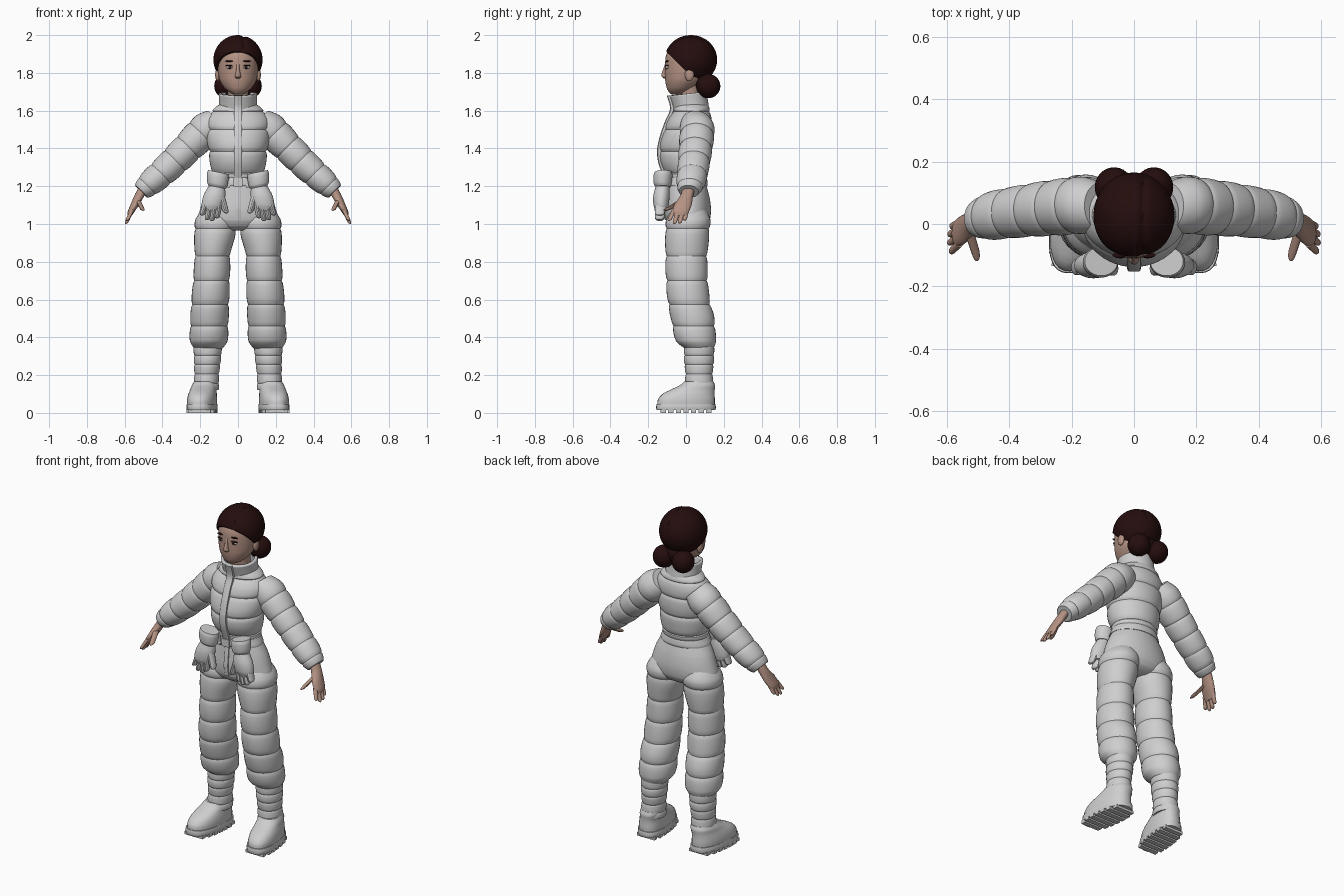
import bpy, bmesh, math
from mathutils import Vector


def material(name, rgb):
    m = bpy.data.materials.new(name)
    m.diffuse_color = (*rgb, 1)
    return m


SUIT = material("pale grey fabric", (0.62, 0.62, 0.63))
SKIN = material("skin", (0.46, 0.29, 0.23))
HAIR = material("dark maroon hair", (0.018, 0.004, 0.004))
EYE = material("eye white", (0.6, 0.55, 0.52))
IRIS = material("dark iris", (0.02, 0.01, 0.008))
LIPS = material("lips", (0.38, 0.18, 0.15))


def finish(name, bm, mat, mirror=False, angle=32):
    bmesh.ops.recalc_face_normals(bm, faces=bm.faces)
    me = bpy.data.meshes.new(name)
    bm.to_mesh(me)
    bm.free()
    me.materials.append(mat)
    me.shade_smooth()
    me.set_sharp_from_angle(angle=math.radians(angle))
    ob = bpy.data.objects.new(name, me)
    bpy.context.collection.objects.link(ob)
    if mirror:
        ob.modifiers.new("mirror", 'MIRROR').use_mirror_merge = False
    return ob


def sample(keys, z):
    """Smooth interpolation of (x, y, z, rx, ry) keys by height."""
    i = 0
    while i < len(keys) - 2 and z > keys[i + 1][2]:
        i += 1
    a, b = keys[i], keys[i + 1]
    p, q = keys[max(i - 1, 0)], keys[min(i + 2, len(keys) - 1)]
    h = b[2] - a[2]
    t = (z - a[2]) / h
    out = []
    for c in (0, 1, 3, 4):
        ma = (b[c] - p[c]) / (b[2] - p[2]) * h
        mb = (q[c] - a[c]) / (q[2] - a[2]) * h
        out.append((2*t**3 - 3*t**2 + 1) * a[c] + (t**3 - 2*t**2 + t) * ma
                   + (3*t**2 - 2*t**3) * b[c] + (t**3 - t**2) * mb)
    return out


def tube(name, mat, keys, seams=None, axis=(0, 0, 1), pinch=0.075, power=2,
         n=32, mirror=False, caps=True):
    """Loft of oval rings; seams are heights where the padding is stitched in."""
    quilted = seams is not None
    seams = seams or [keys[0][2], keys[-1][2]]
    heights = {round(k[2], 4) for k in keys}
    for lo, hi in zip(seams, seams[1:]):
        heights |= {round(lo + (hi - lo) * s / 10, 4) for s in range(11)}
    a = Vector(axis).normalized()
    v = (Vector((0, 1, 0)) - a * a.y).normalized()
    u = v.cross(a)
    bm = bmesh.new()
    rings = []
    for z in sorted(heights):
        x, y, rx, ry = sample(keys, z)
        f = 1
        if quilted:
            for lo, hi in zip(seams, seams[1:]):
                if lo <= z <= hi:
                    t = (z - lo) / (hi - lo)
                    f = 1 - pinch * (1 - math.sqrt(max(0, 4 * t * (1 - t))))
        rx, ry = max(rx, 0.002) * f, max(ry, 0.002) * f
        ring = []
        for j in range(n):
            w = 2 * math.pi * j / n
            c, s = math.cos(w), math.sin(w)
            c = math.copysign(abs(c) ** (2 / power), c)
            s = math.copysign(abs(s) ** (2 / power), s)
            ring.append(bm.verts.new(Vector((x, y, z)) + u * rx * c + v * ry * s))
        rings.append(ring)
    for r0, r1 in zip(rings, rings[1:]):
        for j in range(n):
            k = (j + 1) % n
            bm.faces.new((r0[j], r0[k], r1[k], r1[j]))
    if caps:
        bm.faces.new(rings[0][::-1])
        bm.faces.new(rings[-1])
    return finish(name, bm, mat, mirror)


def ball(name, mat, center, size, mirror=False):
    bm = bmesh.new()
    bmesh.ops.create_uvsphere(bm, u_segments=24, v_segments=16, radius=1)
    bmesh.ops.scale(bm, vec=size, verts=bm.verts)
    bmesh.ops.translate(bm, vec=center, verts=bm.verts)
    return finish(name, bm, mat, mirror)


def box(name, mat, center, size, mirror=False):
    bm = bmesh.new()
    bmesh.ops.create_cube(bm, size=1)
    bmesh.ops.scale(bm, vec=size, verts=bm.verts)
    bmesh.ops.translate(bm, vec=center, verts=bm.verts)
    return finish(name, bm, mat, mirror)


def finger(name, mat, base, tip, r, ry=None):
    """Rounded finger hanging from base down to tip, on both sides."""
    b, t, ry = Vector(base), Vector(tip), ry or r
    keys = []
    for f, s in ((0, 0.2), (0.04, 0.6), (0.15, 0.9), (0.5, 1), (1, 1.08)):
        p = t.lerp(b, f)
        keys.append((*p, r * s, ry * s))
    return tube(name, mat, keys, n=14, mirror=True)


# Padded jacket, hips and legs
tube("jacket", SUIT, [(0, 0, 1.22, .128, .1), (0, .002, 1.27, .14, .118),
     (0, -.004, 1.33, .15, .131), (0, -.003, 1.40, .16, .138), (0, .008, 1.48, .168, .13),
     (0, .02, 1.55, .165, .116), (0, .03, 1.60, .138, .098), (0, .028, 1.635, .1, .088)],
     seams=[1.22, 1.27, 1.385, 1.5, 1.595, 1.635], n=48)
tube("hips", SUIT, [(0, .01, .965, .1, .06), (0, .01, .985, .17, .095),
     (0, .01, 1.02, .212, .116), (0, .01, 1.08, .2, .122), (0, .008, 1.15, .175, .115),
     (0, 0, 1.23, .13, .1)], n=48)
tube("leg", SUIT, [(.157, .07, .34, .078, .08), (.155, .053, .38, .1, .106),
     (.151, .035, .5, .102, .116), (.146, .014, .6, .101, .113), (.138, .003, .75, .097, .112),
     (.134, .003, .85, .097, .113), (.122, .007, .95, .111, .118), (.115, .012, 1.02, .112, .118),
     (.11, .015, 1.08, .08, .09)],
     seams=[.34, .46, .575, .7, .83, .975, 1.08], mirror=True)

# Sleeves
tube("sleeve", SUIT, [(.512, .015, 1.172, .05, .056), (.465, .025, 1.215, .068, .076),
     (.365, .04, 1.305, .078, .084), (.26, .052, 1.41, .084, .09), (.165, .06, 1.505, .09, .092),
     (.11, .055, 1.55, .075, .08)], seams=[1.172, 1.2, 1.265, 1.335, 1.405, 1.475, 1.55],
     axis=(-.7, .06, .7), mirror=True)

# Standing collar, front closure and belt
collar = tube("collar", SUIT, [(0, .03, 1.605, .1, .092), (0, .02, 1.65, .1, .096),
              (0, .012, 1.69, .102, .1)], axis=(0, -.12, 1), n=48, caps=False)
wall = collar.modifiers.new("wall", 'SOLIDIFY')
wall.thickness, wall.offset = 0.016, -1
tube("front_placket", SUIT, [(0, -.098, 1.22, .022, .012), (0, -.116, 1.27, .022, .012),
     (0, -.136, 1.33, .022, .012), (0, -.141, 1.40, .022, .012), (0, -.122, 1.48, .022, .012),
     (0, -.097, 1.55, .022, .012), (0, -.072, 1.61, .022, .012), (0, -.09, 1.68, .022, .012)],
     power=4, n=16)
tube("fly", SUIT, [(0, -.104, 1.02, .014, .008), (0, -.113, 1.08, .014, .008),
     (0, -.107, 1.15, .014, .008), (0, -.1, 1.21, .014, .008)], power=4, n=16)
tube("belt", SUIT, [(0, 0, 1.2, .15, .112), (0, 0, 1.21, .149, .115), (0, 0, 1.235, .138, .112),
     (0, 0, 1.245, .134, .108)], n=48)
box("buckle", SUIT, (0, -.115, 1.222), (.05, .014, .045))
box("belt_loop", SUIT, (.05, -.107, 1.222), (.016, .014, .055), True)

# Boots: padded shaft, rounded foot, lugged sole
tube("boot_shaft", SUIT, [(.17, .07, .12, .07, .082), (.166, .069, .2, .066, .073),
     (.162, .069, .28, .072, .08), (.16, .07, .36, .076, .08)],
     seams=[.12, .155, .205, .255, .305, .36], pinch=.06, mirror=True)
foot = tube("boot_foot", SUIT, [(.19, 0, .035, .076, .152), (.19, .002, .07, .077, .151),
            (.189, .013, .1, .073, .138), (.187, .034, .122, .068, .118),
            (.184, .06, .145, .066, .094), (.18, .068, .165, .06, .078)],
            power=2.3, mirror=True)
sole = tube("boot_sole", SUIT, [(.19, 0, .014, .077, .156), (.19, 0, .03, .079, .158),
            (.19, 0, .048, .077, .156)], power=2.6, mirror=True)
boot_parts = [foot, sole]
for i in range(7):
    y = -.12 + i * .04
    width = .155 * (1 - abs(y / .158) ** 2.6) ** (1 / 2.6)
    boot_parts.append(box("sole_lug", SUIT, (.19, y, .009), (width, .028, .018), True))
for part in boot_parts:  # toes point slightly outward
    for vert in part.data.vertices:
        vert.co.x -= .11 * vert.co.y

# Bare hands
tube("hand", SKIN, [(.573, -.03, 1.045, .012, .036), (.566, -.028, 1.065, .018, .044),
     (.547, -.017, 1.10, .023, .046), (.522, .004, 1.15, .027, .034),
     (.5, .014, 1.19, .028, .032)], n=24, mirror=True)
for i, (y0, y1, x, z) in enumerate([(-.062, -.09, .588, 1.017), (-.04, -.062, .594, 1.0),
                                    (-.018, -.034, .593, 1.002), (.003, -.008, .586, 1.018)]):
    finger("finger", SKIN, (.56, y0, 1.075), (x, y1, z), .011, .0125)
finger("thumb", SKIN, (.53, -.02, 1.125), (.502, -.11, 1.07), .013, .022)

# Spare gloves hanging from the belt
tube("glove_cuff", SUIT, [(.112, -.122, 1.195, .046, .038), (.11, -.124, 1.21, .054, .046),
     (.107, -.122, 1.255, .058, .05), (.105, -.12, 1.275, .054, .046)],
     axis=(-.2, 0, 1), mirror=True)
tube("glove_palm", SUIT, [(.14, -.13, 1.07, .046, .03), (.135, -.132, 1.1, .058, .04),
     (.125, -.13, 1.15, .058, .043), (.113, -.124, 1.2, .044, .036)], mirror=True)
for i, z in enumerate((1.03, 1.015, 1.02, 1.045)):
    finger("glove_finger", SUIT, (.1 + i * .024, -.135, 1.1), (.112 + i * .026, -.14, z), .016, .027)
finger("glove_thumb", SUIT, (.09, -.135, 1.15), (.062, -.145, 1.055), .018, .025)

# Head and neck
tube("neck", SKIN, [(0, .03, 1.6, .06, .06), (0, .022, 1.68, .054, .056), (0, .02, 1.76, .06, .06)])
tube("head", SKIN, [(0, -.045, 1.686, .022, .03), (0, -.04, 1.694, .042, .048),
     (0, -.026, 1.72, .072, .076), (0, -.008, 1.76, .097, .102), (0, .003, 1.82, .107, .114),
     (0, .007, 1.87, .108, .116), (0, .013, 1.905, .102, .114), (0, .025, 1.945, .078, .09),
     (0, .03, 1.97, .04, .045)], n=40)
tube("nose", SKIN, [(0, -.108, 1.77, .008, .008), (0, -.113, 1.778, .017, .014),
     (0, -.114, 1.79, .014, .016), (0, -.11, 1.82, .009, .011), (0, -.105, 1.85, .008, .006)], n=16)
ball("ear", SKIN, (.108, .018, 1.79), (.013, .024, .034), True)
ball("eye", EYE, (.043, -.1, 1.83), (.019, .009, .009), True)
ball("iris", IRIS, (.043, -.105, 1.83), (.009, .006, .009), True)
ball("upper_lash", IRIS, (.045, -.1, 1.839), (.022, .01, .003), True)
ball("eyebrow", HAIR, (.045, -.1, 1.862), (.024, .009, .004), True)
ball("mouth", LIPS, (0, -.099, 1.738), (.024, .007, .007))

# Swept hair with an off-centre parting, trimmed along the hairline, and two buns
bm = bmesh.new()
bmesh.ops.create_uvsphere(bm, u_segments=64, v_segments=40, radius=1)
for vert in bm.verts:
    p = Vector((vert.co.x * .13, vert.co.y * .139, vert.co.z * .13))
    groove = .06 * math.exp(-((p.x - .03) / .009) ** 2) if p.z > 0 else 0
    vert.co = p * (1 - groove) + Vector((0, .026, 1.87))
bmesh.ops.bisect_plane(bm, geom=bm.verts[:] + bm.edges[:] + bm.faces[:],
                       plane_co=(0, 0, 1.81), plane_no=(0, 1, 1), clear_inner=True)
bmesh.ops.holes_fill(bm, edges=[e for e in bm.edges if e.is_boundary], sides=0)
finish("hair", bm, HAIR, angle=40)
ball("hair_bun", HAIR, (.064, .118, 1.73), (.062, .064, .064), True)
ball("nape_hair", HAIR, (0, .09, 1.755), (.085, .055, .06))
